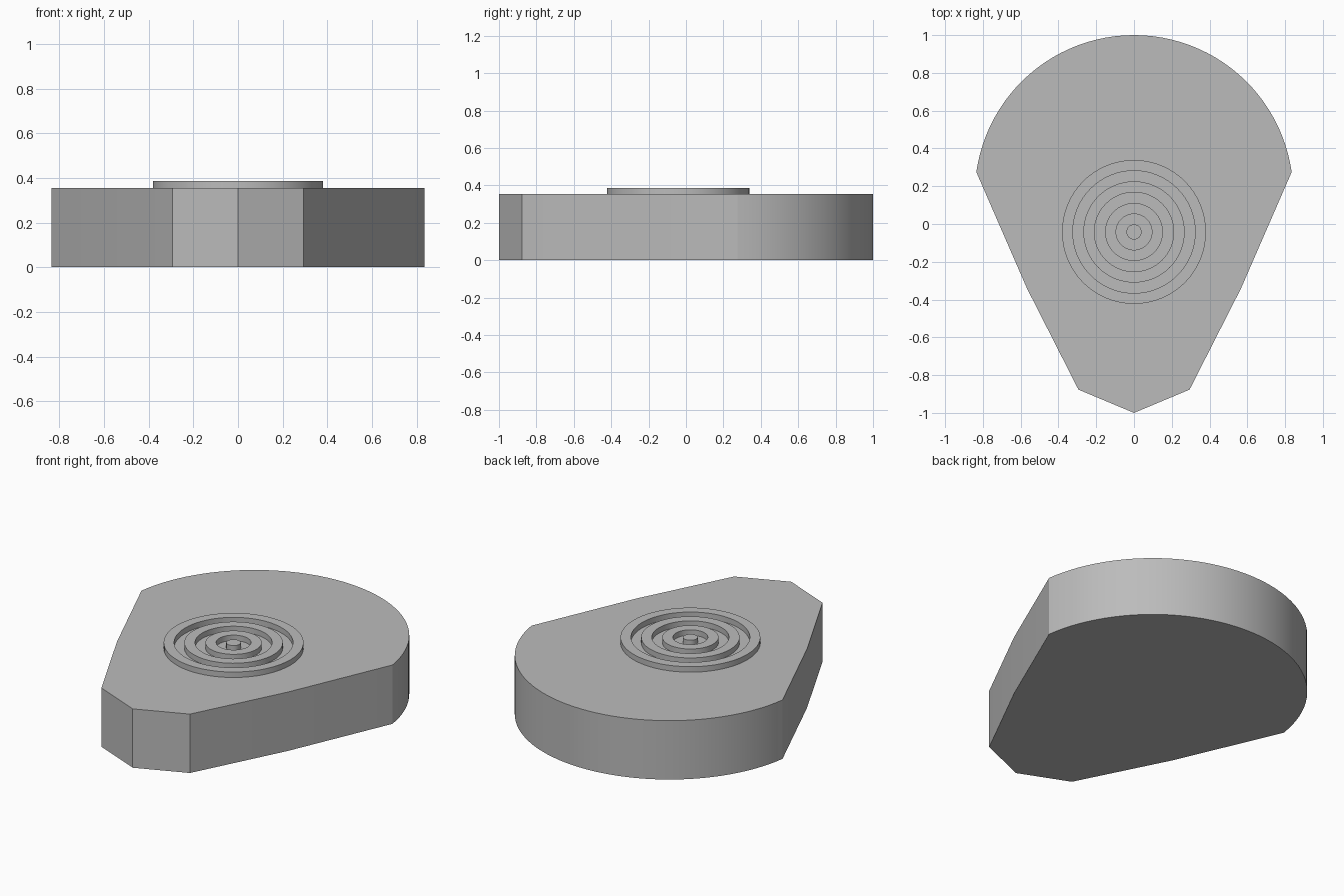
import bpy, bmesh, math

if "Cube" in bpy.data.objects:
    bpy.data.objects.remove(bpy.data.objects["Cube"])

grey = bpy.data.materials.new("plain grey")
grey.diffuse_color = (0.5, 0.5, 0.5, 1)
grey.use_nodes = True
grey.node_tree.nodes["Principled BSDF"].inputs["Base Color"].default_value = grey.diffuse_color

BODY_TOP, RING_TOP = 0.354, 0.387
RING_Y = -0.042


def finish(name, bm):
    bmesh.ops.recalc_face_normals(bm, faces=bm.faces)
    mesh = bpy.data.meshes.new(name)
    bm.to_mesh(mesh)
    bm.free()
    mesh.materials.append(grey)
    obj = bpy.data.objects.new(name, mesh)
    bpy.context.collection.objects.link(obj)
    return obj


def extrude_outline(name, points, z0, z1):
    bm = bmesh.new()
    face = bm.faces.new([bm.verts.new((x, y, z0)) for x, y in points])
    new = bmesh.ops.extrude_face_region(bm, geom=[face])["geom"]
    # keep the base face so the solid is closed
    if not face.is_valid:
        bm.faces.new([v for v in bm.verts if v not in new])
    bmesh.ops.translate(bm, vec=(0, 0, z1 - z0),
                        verts=[g for g in new if isinstance(g, bmesh.types.BMVert)])
    return finish(name, bm)


def ring(name, inner, outer, n=64):
    # square section swept round the centre
    bm = bmesh.new()
    loops = []
    for i in range(n):
        a = math.tau * i / n
        loops.append([bm.verts.new((r * math.cos(a), RING_Y + r * math.sin(a), z))
                      for r, z in ((inner, BODY_TOP), (outer, BODY_TOP),
                                   (outer, RING_TOP), (inner, RING_TOP))])
    for i in range(n):
        p, q = loops[i], loops[(i + 1) % n]
        for k in range(4):
            bm.faces.new((p[k], q[k], q[(k + 1) % 4], p[(k + 1) % 4]))
    return finish(name, bm)


# Body: pointed front, flaring sides, circular back
side = [(0.294, -0.877), (0.567, -0.34)]
arc_y, arc_r, steps = 0.157, 0.843, 48
start = math.atan2(0.275 - arc_y, 0.835)
arc = []
for i in range(steps + 1):
    a = start + (math.pi - 2 * start) * i / steps
    arc.append((arc_r * math.cos(a), arc_y + arc_r * math.sin(a)))
outline = [(0, -1)] + side + arc + [(-x, y) for x, y in reversed(side)]
extrude_outline("body", outline, 0, BODY_TOP)

# Raised concentric rings and centre pin
for name, inner, outer in (("outer_ring", 0.324, 0.381),
                           ("middle_ring", 0.21, 0.268),
                           ("inner_ring", 0.095, 0.153)):
    ring(name, inner, outer)
pin = [(0.04 * math.cos(math.tau * i / 32), RING_Y + 0.04 * math.sin(math.tau * i / 32))
       for i in range(32)]
extrude_outline("centre_pin", pin, BODY_TOP, RING_TOP)

# Smooth the curved walls, keep the corners crisp
bpy.ops.object.select_all(action='DESELECT')
for obj in bpy.context.scene.objects:
    obj.select_set(True)
    bpy.context.view_layer.objects.active = obj
bpy.ops.object.shade_smooth_by_angle(angle=math.radians(12))
